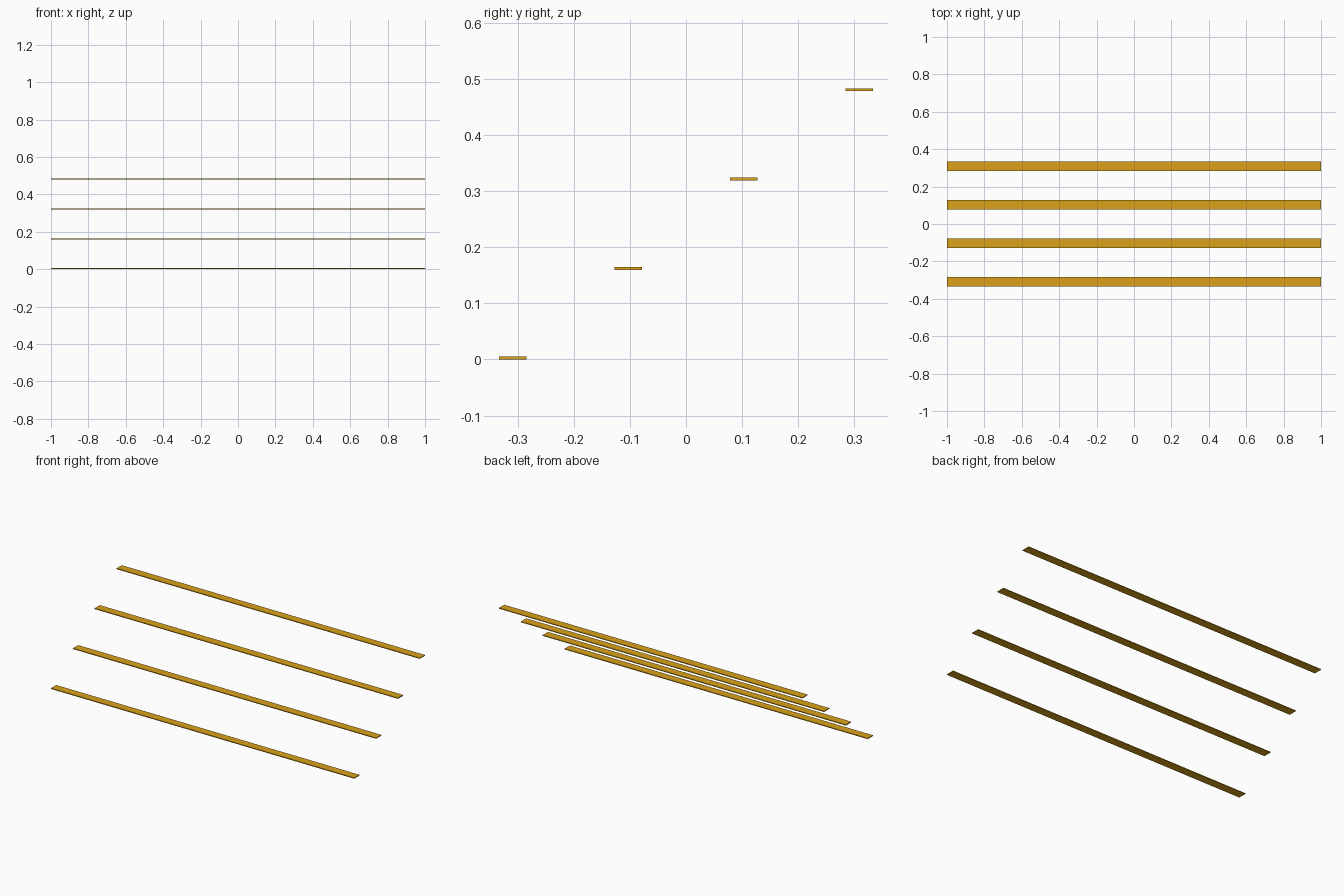
import bpy

if "Cube" in bpy.data.objects:
    bpy.data.objects.remove(bpy.data.objects["Cube"])

LENGTH, WIDTH, THICK = 2.0, 0.049, 0.005
RUN, RISE, COUNT = 0.2057, 0.1595, 4

gold = bpy.data.materials.new("gold")
gold.diffuse_color = (0.70, 0.36, 0.01, 1)
gold.use_nodes = True
gold.node_tree.nodes["Principled BSDF"].inputs["Base Color"].default_value = gold.diffuse_color


def strip(name, y, z):
    bpy.ops.mesh.primitive_cube_add(size=1, location=(0, y, z + THICK / 2))
    ob = bpy.context.object
    ob.name = name
    ob.scale = (LENGTH, WIDTH, THICK)
    bpy.ops.object.transform_apply(location=False, rotation=False, scale=True)
    ob.data.materials.append(gold)


# Flat edge strips, one per stair step, climbing towards the back
for i in range(COUNT):
    strip(f"step_edge_strip_{i + 1}", (i - (COUNT - 1) / 2) * RUN, i * RISE)
